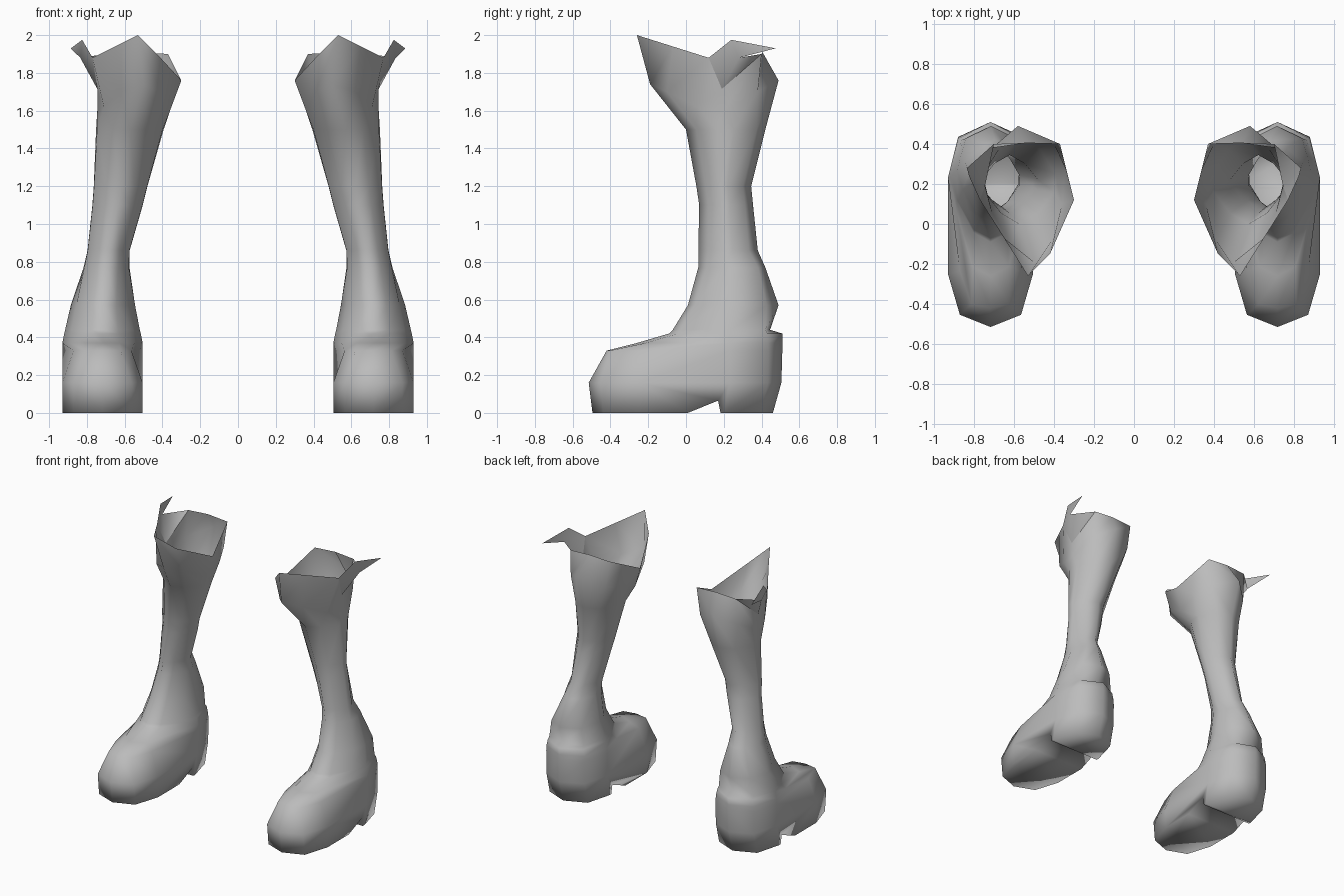
import bpy, bmesh, math
from mathutils import Vector

if "Cube" in bpy.data.objects:
    bpy.data.objects.remove(bpy.data.objects["Cube"])

leather = bpy.data.materials.new("grey_leather")
leather.diffuse_color = (0.5, 0.5, 0.5, 1)
leather.use_nodes = True
leather.node_tree.nodes["Principled BSDF"].inputs["Base Color"].default_value = leather.diffuse_color

# Half cross-sections (u across, v front to back)
FOOT = [(0, 0), (.72, .06), (1, .26), (1, .73), (.76, .93), (0, 1)]
TOE = [(0, 0), (.45, .02), (.72, .2), (1, .70), (.76, .92), (0, 1)]
VAMP = [(0, 0), (.42, .06), (.8, .42), (1, .64), (.76, .90), (0, 1)]
INSTEP = [(0, 0), (.42, .08), (.83, .34), (1, .54), (.74, .87), (0, 1)]
NOTCH = [(0, 0), (.42, .08), (.83, .36), (1, .60), (.74, .95), (0, 1)]
LEG = [(0, 0), (.5, .13), (.95, .38), (.98, .60), (.56, .89), (0, 1)]
ANKLE = [(0, 0), (.5, .17), (.96, .40), (.97, .57), (.52, .85), (0, 1)]

# Height, x range, y range, cross-section
RINGS = [
    (0.00, .505, .93, -.495, .46, FOOT),
    (0.16, .505, .93, -.515, .505, FOOT),
    (0.33, .505, .93, -.42, .51, TOE),
    (0.37, .505, .93, -.26, .51, VAMP),
    (0.42, .515, .92, -.09, .51, INSTEP),
    (0.44, .52, .915, -.07, .445, NOTCH),
    (0.57, .545, .885, .01, .49, INSTEP),
    (0.77, .572, .82, .065, .42, LEG),
    (0.86, .57, .80, .065, .38, ANKLE),
    (1.10, .50, .775, .07, .355, ANKLE),
    (1.20, .475, .768, .055, .345, ANKLE),
    (1.50, .39, .755, .00, .42, LEG),
]

# Flared calf and the uneven open rim
CALF = [(.50, -.19, 1.74), (.62, -.10, 1.70), (.71, .06, 1.62), (.745, .20, 1.60),
        (.71, .38, 1.70), (.58, .49, 1.76), (.40, .40, 1.70), (.345, .27, 1.65),
        (.36, .10, 1.60), (.41, -.08, 1.70)]
RIM = [(.53, -.26, 2.0), (.65, -.07, 1.94), (.77, .12, 1.88), (.745, .19, 1.715),
       (.70, .40, 1.90), (.54, .405, 1.91), (.37, .40, 1.90), (.335, .26, 1.83),
       (.30, .12, 1.76), (.42, -.15, 1.89)]


def ring_points(z, x0, x1, y0, y1, half):
    full = half + [(-u, v) for u, v in half[-2:0:-1]]
    cx, hw = (x0 + x1) / 2, (x1 - x0) / 2
    return [(cx + u * hw, y0 + v * (y1 - y0), z) for u, v in full]


def finish(bm, name):
    bmesh.ops.recalc_face_normals(bm, faces=bm.faces[:])
    mesh = bpy.data.meshes.new(name)
    bm.to_mesh(mesh)
    bm.free()
    mesh.materials.append(leather)
    ob = bpy.data.objects.new(name, mesh)
    bpy.context.collection.objects.link(ob)
    mod = ob.modifiers.new("other_side", 'MIRROR')
    mod.use_mirror_merge = False
    for o in bpy.context.selected_objects:
        o.select_set(False)
    ob.select_set(True)
    bpy.context.view_layer.objects.active = ob
    bpy.ops.object.shade_smooth_by_angle(angle=math.pi)
    return ob


# Boots: lofted foot and shaft
bm = bmesh.new()
loops = [[bm.verts.new(p) for p in pts]
         for pts in [ring_points(*r) for r in RINGS] + [CALF, RIM]]
for a, b in zip(loops, loops[1:]):
    for i in range(10):
        j = (i + 1) % 10
        bm.faces.new((a[i], a[j], b[j], b[i]))
bm.faces.new(loops[0][::-1])

# Arch in front of the heel block
for y in (.01, .17, .183):
    sole = [f for f in bm.faces if all(v.co.z < .1 for v in f.verts)]
    geom = sole + list({e for f in sole for e in f.edges}) + list({v for f in sole for v in f.verts})
    bmesh.ops.bisect_plane(bm, geom=geom, plane_co=Vector((0, y, 0)),
                           plane_no=Vector((0, 1, 0)))
for v in bm.verts:
    if v.co.z < .01 and abs(v.co.y - .17) < .002:
        v.co.z = .065
finish(bm, "boots")

# Loose flaps at the outer rim, joined to the back of the rim
bm = bmesh.new()
a, b, c, d, e, back = [bm.verts.new(p) for p in (
    (.77, .12, 1.88), (.825, .24, 1.975), (.885, .475, 1.93),
    (.835, .28, 1.88), (.745, .19, 1.715), (.70, .40, 1.90))]
bm.faces.new((a, b, d, e))
bm.faces.new((b, c, d))
bm.faces.new((e, d, back))
finish(bm, "rim_flaps")
